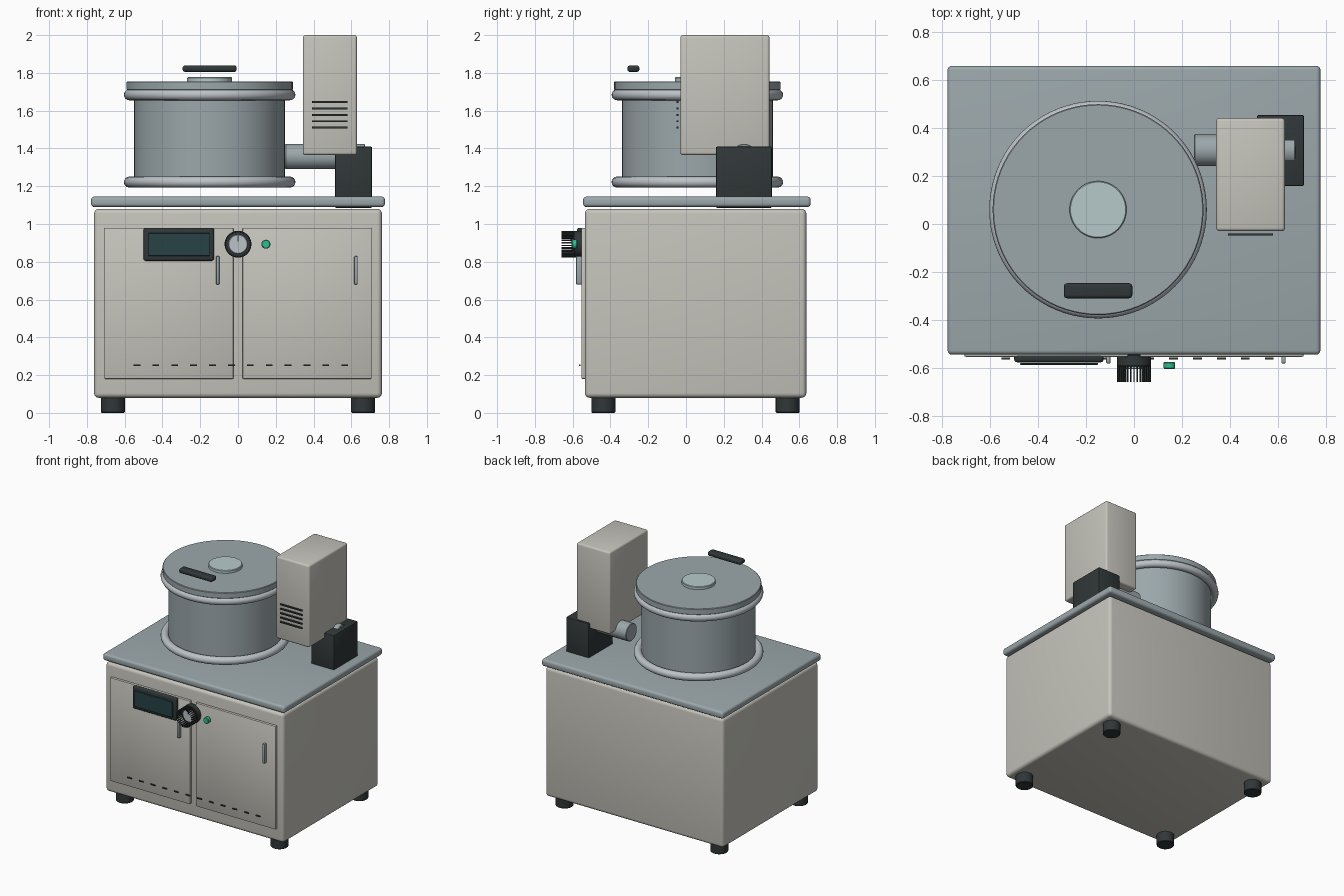
import bpy, bmesh, math
from mathutils import Matrix, Vector

if "Cube" in bpy.data.objects:
    bpy.data.objects.remove(bpy.data.objects["Cube"])


def material(name, rgb):
    m = bpy.data.materials.new(name)
    m.diffuse_color = (*rgb, 1)
    m.use_nodes = True
    m.node_tree.nodes["Principled BSDF"].inputs["Base Color"].default_value = m.diffuse_color
    return m


SHELL = material("warm_grey_shell", (0.56, 0.55, 0.50))
STEEL = material("blue_grey_steel", (0.33, 0.39, 0.41))
BRIGHT = material("bright_steel", (0.50, 0.54, 0.57))
DARK = material("dark_plastic", (0.03, 0.038, 0.04))
GLASS = material("pale_glass", (0.47, 0.59, 0.59))
SCREEN = material("screen_glass", (0.02, 0.055, 0.06))
GREEN = material("green_lamp", (0.03, 0.50, 0.28))


def finish(name, bm, mat):
    bmesh.ops.recalc_face_normals(bm, faces=bm.faces[:])
    mesh = bpy.data.meshes.new(name)
    bm.to_mesh(mesh)
    bm.free()
    ob = bpy.data.objects.new(name, mesh)
    mesh.materials.append(mat)
    bpy.context.collection.objects.link(ob)
    return ob


def box(name, x, y, z, mat, bevel=0.0, segments=3):
    """Box from (min, max) pairs, with optional rounded edges."""
    bm = bmesh.new()
    spans = (x, y, z)
    size = [b - a for a, b in spans]
    mid = Vector([(a + b) / 2 for a, b in spans])
    bmesh.ops.create_cube(bm, size=1,
                          matrix=Matrix.Translation(mid) @ Matrix.Diagonal((*size, 1)))
    if bevel:
        bmesh.ops.bevel(bm, geom=bm.edges[:], offset=bevel, segments=segments,
                        profile=0.5, affect='EDGES', clamp_overlap=True)
    return finish(name, bm, mat)


def lathe(name, profile, origin, mat, axis='Z', steps=64, closed=False):
    """Spin (radius, height) points about an axis; open profiles get end caps."""
    bm = bmesh.new()
    rings = [[bm.verts.new((r * math.cos(2 * math.pi * i / steps),
                            r * math.sin(2 * math.pi * i / steps), h))
              for i in range(steps)] for r, h in profile]
    pairs = list(zip(rings, rings[1:]))
    if closed:
        pairs.append((rings[-1], rings[0]))
    for a, b in pairs:
        for i in range(steps):
            j = (i + 1) % steps
            bm.faces.new((a[i], a[j], b[j], b[i]))
    if not closed:
        bm.faces.new(rings[0])
        bm.faces.new(rings[-1])
    turn = {'Z': Matrix(), 'X': Matrix.Rotation(math.pi / 2, 4, 'Y'),
            'Y': Matrix.Rotation(math.pi / 2, 4, 'X')}[axis]
    bm.transform(Matrix.Translation(origin) @ turn)
    return finish(name, bm, mat)


def cylinder(name, r, h, origin, mat, axis='Z', steps=48, c=0.004):
    """Cylinder with chamfered rims; axis Y points towards the front (-y)."""
    return lathe(name, [(r - c, 0), (r, c), (r, h - c), (r - c, h)],
                 origin, mat, axis, steps)


def ring(name, major, minor, origin, mat):
    pts = [(major + minor * math.cos(a * math.pi / 8),
            minor * math.sin(a * math.pi / 8)) for a in range(16)]
    return lathe(name, pts, origin, mat, steps=80, closed=True)


# cabinet, worktop and feet
box("cabinet", (-0.762, 0.762), (-0.535, 0.637), (0.08, 1.08), SHELL, 0.025, 4)
box("worktop", (-0.778, 0.778), (-0.545, 0.66), (1.09, 1.145), STEEL, 0.018, 4)
for sx, side in ((-1, "left"), (1, "right")):
    for fy, end in ((-0.437, "front"), (0.538, "back")):
        cylinder(f"{end}_{side}_foot", 0.063, 0.09, (sx * 0.662, fy, 0), DARK)

# doors and door handles
for side, x, hx in (("left", (-0.708, -0.024), -0.107), ("right", (0.024, 0.708), 0.624)):
    box(f"{side}_door", x, (-0.554, -0.53), (0.18, 0.98), SHELL, 0.006, 2)
    box(f"{side}_door_handle", (hx - 0.009, hx + 0.009), (-0.582, -0.552),
        (0.68, 0.83), STEEL, 0.005, 2)

# row of vent slits low on the doors
for i in range(12):
    cx = -0.535 + 0.1 * i
    box(f"door_vent_{i + 1}", (cx - 0.018, cx + 0.018), (-0.566, -0.558),
        (0.248, 0.256), DARK)

# display
box("display_housing", (-0.50, -0.127), (-0.577, -0.54), (0.805, 0.98), DARK, 0.012)
box("display_screen", (-0.475, -0.15), (-0.588, -0.58), (0.83, 0.953), SCREEN, 0.002, 1)

# control knob with raised grip ridges
KZ = 0.893
cylinder("knob_body", 0.071, 0.05, (0, -0.545, KZ), DARK, 'Y')
cylinder("knob_face", 0.051, 0.014, (0, -0.592, KZ), BRIGHT, 'Y', c=0.003)
box("knob_pointer", (-0.003, 0.003), (-0.611, -0.604), (0.907, 0.939), DARK)
for i in range(30):
    ridge = box(f"knob_ridge_{i + 1}", (-0.003, 0.003), (-0.659, -0.585),
                (0.061, 0.071), DARK)
    ridge.data.transform(Matrix.Translation((0, 0, KZ)) @
                         Matrix.Rotation(2 * math.pi * i / 30, 4, 'Y'))

# indicator lamp
cylinder("indicator_lamp", 0.024, 0.03, (0.148, -0.575, KZ), GREEN, 'Y', 24)

# vessel: body, rolled rims, lid, window and lid handle
PX, PY = -0.15, 0.06
cylinder("vessel_body", 0.40, 0.52, (PX, PY, 1.20), STEEL, steps=80)
ring("vessel_lower_rim", 0.425, 0.029, (PX, PY, 1.222), BRIGHT)
ring("vessel_upper_rim", 0.425, 0.029, (PX, PY, 1.684), BRIGHT)
cylinder("vessel_lid", 0.44, 0.047, (PX, PY, 1.708), STEEL, steps=80)
cylinder("lid_window", 0.119, 0.026, (PX, PY, 1.751), GLASS)
box("lid_handle", (-0.293, -0.007), (-0.31, -0.247), (1.805, 1.84), DARK, 0.014, 4)

# control tower, its louvres, mounting block and connecting pipe
box("tower_housing", (0.343, 0.63), (-0.03, 0.442), (1.365, 2.0), SHELL, 0.014, 3)
for i in range(5):
    z = 1.51 + 0.034 * i
    box(f"tower_louvre_{i + 1}", (0.393, 0.581), (-0.049, -0.039),
        (z - 0.005, z + 0.005), DARK)
box("mounting_block", (0.513, 0.71), (0.158, 0.455), (1.085, 1.41), DARK, 0.008, 2)
cylinder("connecting_pipe", 0.067, 0.423, (0.25, 0.308, 1.357), STEEL, 'X')

# smooth shading with crisp edges
bpy.ops.object.select_all(action='SELECT')
bpy.context.view_layer.objects.active = bpy.data.objects["cabinet"]
bpy.ops.object.shade_smooth_by_angle(angle=math.radians(35))
